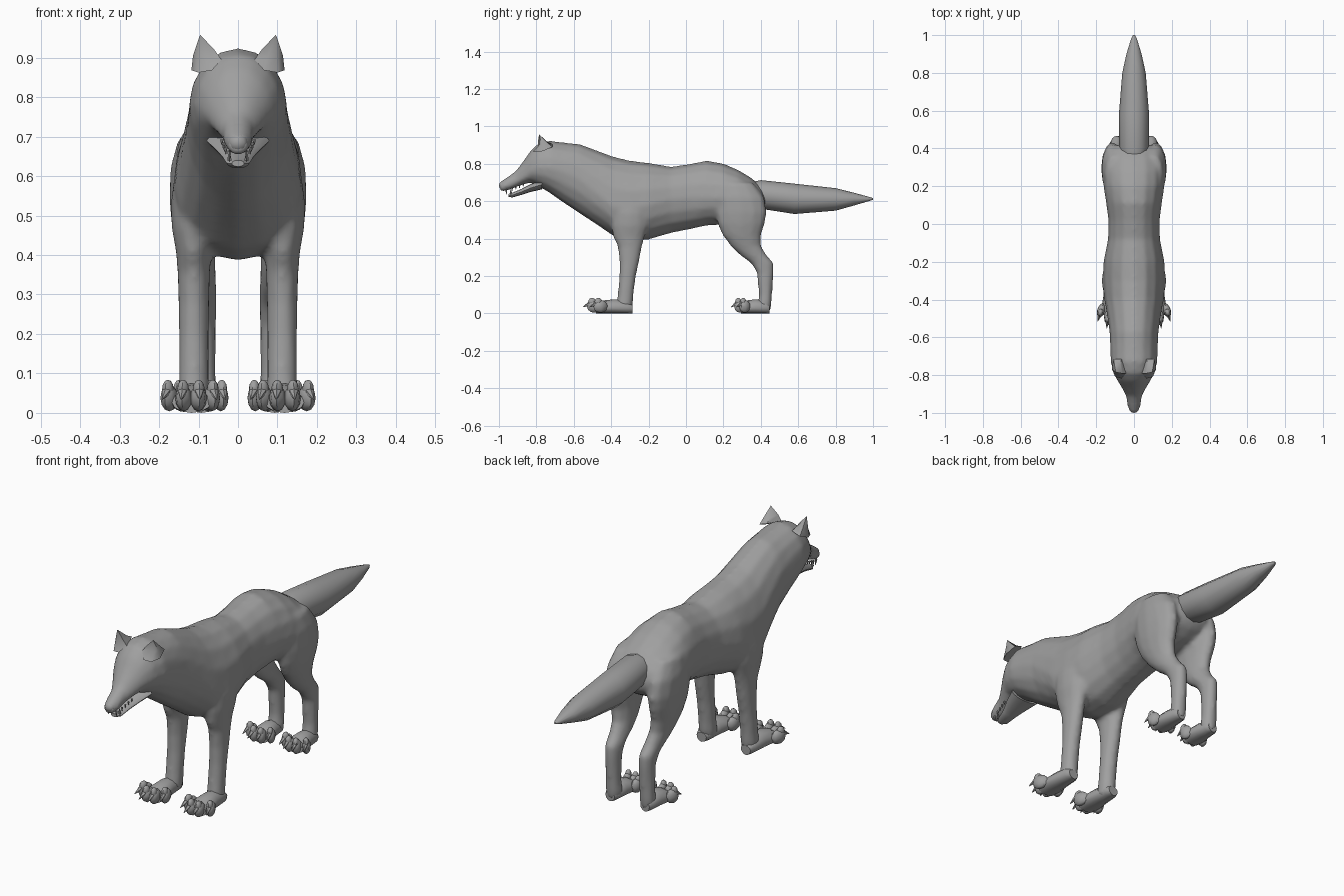
import bpy, bmesh, math
from mathutils import Vector, Matrix

fur = bpy.data.materials.new("grey_fur")
fur.diffuse_color = (0.35, 0.35, 0.35, 1)


def finish(bm, name, angle=50):
    bmesh.ops.recalc_face_normals(bm, faces=bm.faces)
    me = bpy.data.meshes.new(name)
    bm.to_mesh(me)
    bm.free()
    me.materials.append(fur)
    ob = bpy.data.objects.new(name, me)
    bpy.context.collection.objects.link(ob)
    bpy.ops.object.select_all(action='DESELECT')
    ob.select_set(True)
    bpy.context.view_layer.objects.active = ob
    if angle:
        bpy.ops.object.shade_smooth_by_angle(angle=math.radians(angle))
    return ob


def loft(bm, rings):
    loops = [[bm.verts.new(p) for p in r] for r in rings]
    n = len(loops[0])
    for a, b in zip(loops, loops[1:]):
        for i in range(n):
            bm.faces.new((a[i], a[(i + 1) % n], b[(i + 1) % n], b[i]))
    bm.faces.new(loops[0])
    bm.faces.new(loops[-1][::-1])


def ring_y(y, top, bottom, w, mid=None, n=16):
    """Egg-shaped section across the spine, widest at height mid."""
    mid = (top + bottom) / 2 if mid is None else mid
    pts = []
    for i in range(n):
        c, s = math.cos(math.tau * i / n), math.sin(math.tau * i / n)
        pts.append((w * c, y, mid + s * ((top - mid) if s > 0 else (mid - bottom))))
    return pts


def ring_z(z, y, ry, x, rx, side=1, n=12):
    """Level oval section of a leg."""
    return [(side * (x + rx * math.cos(math.tau * i / n)),
             y + ry * math.sin(math.tau * i / n), z) for i in range(n)]


def blob(bm, loc, size, u=10, v=6, rot=0):
    m = Matrix.Translation(loc) @ Matrix.Rotation(rot, 4, 'Z') @ Matrix.Diagonal((*size, 1))
    bmesh.ops.create_uvsphere(bm, u_segments=u, v_segments=v, radius=1, matrix=m)


def spike(bm, base, tip, r, n=6):
    base, tip = Vector(base), Vector(tip)
    d = tip - base
    m = Matrix.Translation((base + tip) / 2) @ d.to_track_quat('Z', 'Y').to_matrix().to_4x4()
    bmesh.ops.create_cone(bm, cap_ends=True, segments=n, radius1=r, radius2=0.001,
                          depth=d.length, matrix=m)


# Torso, neck and upper head: y, top, bottom, half width, widest height
SPINE = [
    (-0.995, .705, .650, .024, .675), (-0.96, .727, .655, .036, .685),
    (-0.91, .762, .675, .043, .705), (-0.87, .815, .690, .064, .735),
    (-0.83, .872, .700, .088, .765), (-0.79, .910, .680, .108, .780),
    (-0.73, .925, .645, .124, .780), (-0.66, .915, .595, .126, .760),
    (-0.57, .907, .535, .130, .720), (-0.47, .870, .470, .145, .640),
    (-0.39, .840, .415, .160, .570), (-0.30, .818, .385, .166, .560),
    (-0.20, .806, .395, .162, .580), (-0.08, .785, .430, .138, .610),
    (0.02, .800, .450, .136, .620), (0.11, .818, .470, .148, .620),
    (0.20, .802, .475, .162, .620), (0.28, .768, .480, .166, .610),
    (0.35, .725, .500, .155, .600), (0.40, .680, .530, .125, .600),
    (0.425, .640, .560, .070, .600)]
# Legs: z, y, depth radius, x, width radius
FRONT_LEG = [
    (.62, -.30, .09, .105, .048), (.54, -.30, .105, .115, .056), (.47, -.302, .10, .116, .053),
    (.41, -.305, .086, .113, .045), (.36, -.300, .066, .112, .042), (.28, -.303, .054, .112, .040),
    (.20, -.312, .045, .112, .039), (.10, -.323, .043, .112, .039), (.05, -.328, .045, .112, .040),
    (.01, -.335, .040, .112, .036)]
HIND_LEG = [
    (.70, .26, .10, .105, .045), (.62, .285, .135, .112, .060), (.54, .295, .140, .114, .060),
    (.48, .295, .128, .113, .056), (.42, .298, .105, .108, .050), (.36, .320, .082, .100, .044),
    (.31, .362, .072, .094, .040), (.27, .408, .062, .091, .037), (.22, .424, .046, .090, .035),
    (.10, .425, .036, .090, .035), (.05, .420, .038, .090, .037), (.01, .415, .036, .090, .034)]

bm = bmesh.new()
loft(bm, [ring_y(*s) for s in SPINE])
for side in (1, -1):
    for leg in (FRONT_LEG, HIND_LEG):
        loft(bm, [ring_z(*s, side=side) for s in leg])
body = finish(bm, "body_and_legs", 0)
# Blend the legs into the trunk
rm = body.modifiers.new("blend", 'REMESH')
rm.mode = 'VOXEL'
rm.voxel_size = 0.011
rm.use_smooth_shade = True
sm = body.modifiers.new("relax", 'SMOOTH')
sm.factor = 0.5
sm.iterations = 8

# Nose
bm = bmesh.new()
blob(bm, (0, -.978, .684), (.026, .022, .024))
finish(bm, "nose")

# Tail
TAIL = [(.34, .700, .590, .060), (.40, .713, .560, .078), (.58, .694, .532, .080),
        (.80, .670, .550, .062), (.90, .645, .578, .040), (.985, .622, .603, .014),
        (1.0, .617, .608, .005)]
bm = bmesh.new()
loft(bm, [ring_y(*s, n=12) for s in TAIL])
finish(bm, "tail")

# Lower jaw
JAW = [(-.948, .640, .624, .016), (-.93, .645, .620, .029), (-.88, .666, .634, .040),
       (-.83, .692, .650, .060), (-.77, .715, .664, .080)]
bm = bmesh.new()
loft(bm, [ring_y(*s, n=12) for s in JAW])
finish(bm, "lower_jaw")

# Teeth
bm = bmesh.new()
for s in (1, -1):
    spike(bm, (s * .022, -.962, .664), (s * .022, -.958, .636), .006)
    spike(bm, (s * .022, -.935, .640), (s * .022, -.938, .668), .006)
    for i in range(4):
        f = i / 3
        spike(bm, (s * (.031 + .010 * f), -.93 + .06 * f, .672 + .020 * f),
              (s * (.031 + .010 * f), -.93 + .06 * f, .654 + .024 * f), .005)
finish(bm, "teeth", 30)

# Ears: pointed shells with a hollow front
for side, word in ((1, "left"), (-1, "right")):
    bm = bmesh.new()
    P = [(.042, -.790, .895), (.066, -.818, .868), (.100, -.808, .862), (.118, -.765, .868),
         (.108, -.715, .890), (.066, -.715, .905)]
    Q = [(.060, -.792, .920), (.076, -.798, .905), (.098, -.800, .900), (.114, -.772, .905),
         (.104, -.742, .915), (.074, -.745, .920)]
    rows = [[bm.verts.new((side * x, y, z)) for x, y, z in r] for r in (P, Q)]
    tip = bm.verts.new((side * .096, -.785, .958))
    for i in range(6):
        j = (i + 1) % 6
        bm.faces.new((rows[0][i], rows[0][j], rows[1][j], rows[1][i]))
        bm.faces.new((rows[1][i], rows[1][j], tip))
    bm.faces.new(rows[0][::-1])
    for k in (0, 1):
        rows[1][k + 1].co.y += .016
    finish(bm, word + "_ear", 60)

# Paws: pad, four fanned toes and claws
PAD = [(.045, .045, .026), (.02, .066, .038), (-.05, .076, .044), (-.11, .070, .054),
       (-.15, .052, .050)]
TOES = [(-.052, -.125, -.20), (-.018, -.158, -.06), (.020, -.158, .10), (.056, -.125, .30)]
for name, x0, y0, k in (("front", .118, -.332, 1.0), ("hind", .093, .412, .78)):
    for side, word in ((1, "left"), (-1, "right")):
        bm = bmesh.new()
        loft(bm, [ring_y(y, top, 0, w, .028, 12) for y, top, w in PAD])
        for tx, ty, a in TOES:
            d = Vector((math.sin(a), -math.cos(a), 0))
            c = Vector((tx, ty, .038))
            blob(bm, c, (.021, .040, .034), 8, 6, a)
            blob(bm, c + d * .012 + Vector((0, 0, .022)), (.015, .022, .024), 8, 6, a)
            spike(bm, c + d * .026 + Vector((0, 0, .014)), c + d * .062 + Vector((0, 0, -.004)), .012)
        sx = 1.0 if name == "front" else .95
        for v in bm.verts:
            v.co = (side * (x0 + v.co.x * sx), y0 + v.co.y * k, max(v.co.z, 0))
        finish(bm, f"{name}_{word}_paw", 45)
